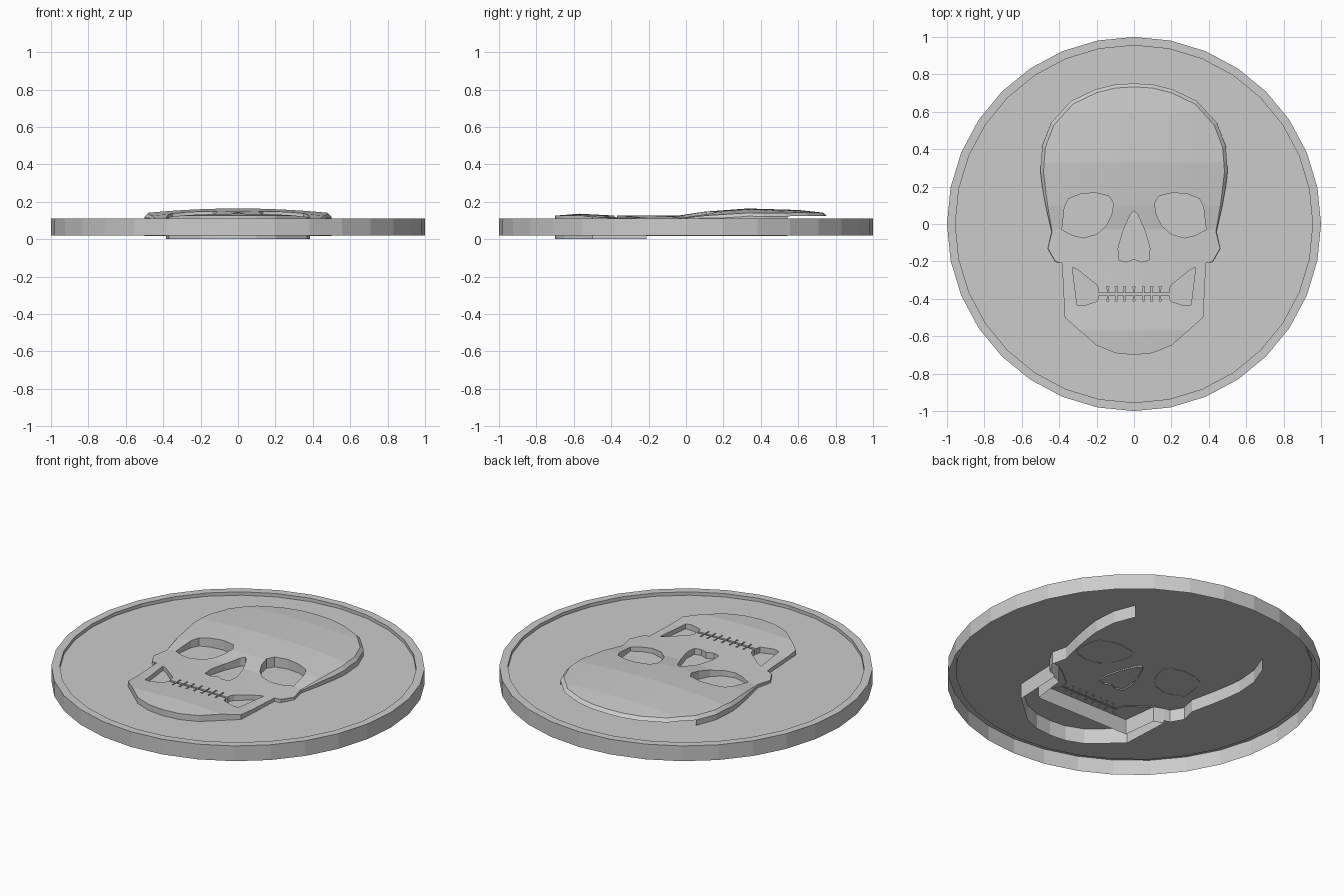
import bpy, bmesh
from math import hypot
from mathutils import Vector

if "Cube" in bpy.data.objects:
    bpy.data.objects.remove(bpy.data.objects["Cube"])


def finish(bm, name):
    me = bpy.data.meshes.new(name)
    bm.to_mesh(me)
    bm.free()
    ob = bpy.data.objects.new(name, me)
    bpy.context.collection.objects.link(ob)
    return ob


def mirrored(half):
    return half + [(-x, y) for x, y in reversed(half) if abs(x) > 1e-5]


# relief height: centre-line profile in y, falling off sideways
PROFILE = [(-.72, .124), (-.57, .136), (-.4, .127), (-.2, .126), (-.03, .128),
           (.1, .147), (.33, .164), (.6, .156), (.76, .139)]


def height(x, y):
    for (a, za), (b, zb) in zip(PROFILE, PROFILE[1:]):
        if y <= b:
            return za + (zb - za) * (y - a) / (b - a) - .1 * x * x
    return PROFILE[-1][1] - .1 * x * x


def relief(loops):
    """Fill outlines (first outer, rest holes), slice into a grid, raise to the relief."""
    bm = bmesh.new()
    for loop in loops:
        vs = [bm.verts.new((x, y, 0)) for x, y in loop]
        for a, b in zip(vs, vs[1:] + vs[:1]):
            bm.edges.new((a, b))
    bmesh.ops.triangle_fill(bm, use_beauty=True, use_dissolve=False,
                            edges=bm.edges[:], normal=(0, 0, 1))
    cuts = [((x, 0, 0), (1, 0, 0)) for x in (-.4, -.3, -.2, -.1, 0, .1, .2, .3, .4)]
    cuts += [((0, y, 0), (0, 1, 0)) for y in (-.57, -.4, -.2, -.03, .1, .2, .33, .45, .6)]
    for co, no in cuts:
        bmesh.ops.bisect_plane(bm, geom=bm.verts[:] + bm.edges[:] + bm.faces[:],
                               dist=1e-5, plane_co=co, plane_no=no)
    bm.normal_update()
    for f in bm.faces:
        if f.normal.z < 0:
            f.normal_flip()
    for v in bm.verts:
        v.co.z = height(v.co.x, v.co.y)
    return bm


def boundary(bm):
    return [(e, (e.verts[0].co + e.verts[1].co) / 2) for e in bm.edges if e.is_boundary]


def drop_walls(bm, depth):
    """Extrude boundary edges straight down, grouped by the depth of their wall."""
    groups = {}
    for e, m in boundary(bm):
        z = depth(m.x, m.y)
        if z is not None:
            groups.setdefault(z, []).append(e)
    for z, edges in groups.items():
        for g in bmesh.ops.extrude_edge_only(bm, edges=edges)["geom"]:
            if isinstance(g, bmesh.types.BMVert):
                g.co.z = z


# coin: recessed floor, raised rim, open underneath
bm = bmesh.new()
bmesh.ops.create_circle(bm, cap_ends=True, segments=32, radius=.955)
for v in bm.verts:
    v.co.z = .09
for f in bm.faces:
    f.normal_update()
    if f.normal.z < 0:
        f.normal_flip()
for r, z in ((.955, .11), (1, .11), (1, .02)):
    edges = [e for e in bm.edges if e.is_boundary]
    for g in bmesh.ops.extrude_edge_only(bm, edges=edges)["geom"]:
        if isinstance(g, bmesh.types.BMVert):
            d = Vector((g.co.x, g.co.y, 0)).normalized() * r
            g.co = (d.x, d.y, z)
finish(bm, "coin_disc")


# tooth edge from the centre outward, with narrow slits
def tooth_edge(y, tip):
    near = y + (tip - y) * .6
    pts = [(.003, y), (.003, near), (.006, tip)]
    pts = [(0, tip)] + pts[::-1]
    for x in (.05, .095, .14):
        pts += [(x - .003, y), (x - .003, near), (x - .006, tip),
                (x + .006, tip), (x + .003, near), (x + .003, y)]
    return pts


# cranium with upper teeth
upper_half = [(0, .733), (.1, .727), (.2, .702), (.325, .642), (.428, .53),
              (.474, .41), (.484, .28), (.462, .1), (.438, -.04), (.46, -.13),
              (.42, -.2), (.385, -.21), (.33, -.23), (.3, -.245), (.2, -.325),
              (.19, -.345), (.19, -.368)] + tooth_edge(-.368, -.335)[::-1]
eye = [(.11, .11), (.135, .15), (.21, .167), (.285, .16), (.35, .135), (.372, .09),
       (.385, -.03), (.33, -.06), (.27, -.074), (.2, -.055), (.15, -.01), (.12, .05)]
nose_half = [(0, .07), (.02, .05), (.06, -.04), (.085, -.13), (.08, -.193),
             (.04, -.203), (0, -.187)]
bm = relief([mirrored(upper_half), eye, [(-x, y) for x, y in eye], mirrored(nose_half)])


def in_eye(x, y):
    return hypot(abs(x) - .245, y - .05) < .17


def in_nose(x, y):
    return abs(x) < .1 and -.21 < y < .1


# bevelled band around the cranium
rim = [e for e, m in boundary(bm)
       if m.y > -.205 and not in_eye(m.x, m.y) and not in_nose(m.x, m.y)]
for g in bmesh.ops.extrude_edge_only(bm, edges=rim)["geom"]:
    if isinstance(g, bmesh.types.BMVert):
        t = min(1, max(.1, (g.co.y + .1) / .3))
        g.co += Vector((g.co.x * .035 * t, (g.co.y - .2) * .035 * t, -.018 * t))


def upper_depth(x, y):
    if in_eye(x, y):
        return .088
    if in_nose(x, y):
        return .082
    if y < -.215:
        return .085
    return .017 if y < .55 else None


drop_walls(bm, upper_depth)
finish(bm, "cranium")

# lower jaw with lower teeth
jaw_half = tooth_edge(-.382, -.412) + [
    (.19, -.382), (.195, -.412), (.27, -.437), (.305, -.432), (.33, -.23), (.385, -.21),
    (.37, -.5), (.2, -.65), (.1, -.69), (0, -.7)]
bm = relief([mirrored(jaw_half)])
drop_walls(bm, lambda x, y: .088 if abs(x) < .3 and y > -.45 else 0)
# straight wall closing the jaw underneath
vs = [bm.verts.new(p) for p in ((-.3, -.432, 0), (.3, -.432, 0),
                                (.3, -.432, .1), (-.3, -.432, .1))]
bm.faces.new(vs)
finish(bm, "lower_jaw")
